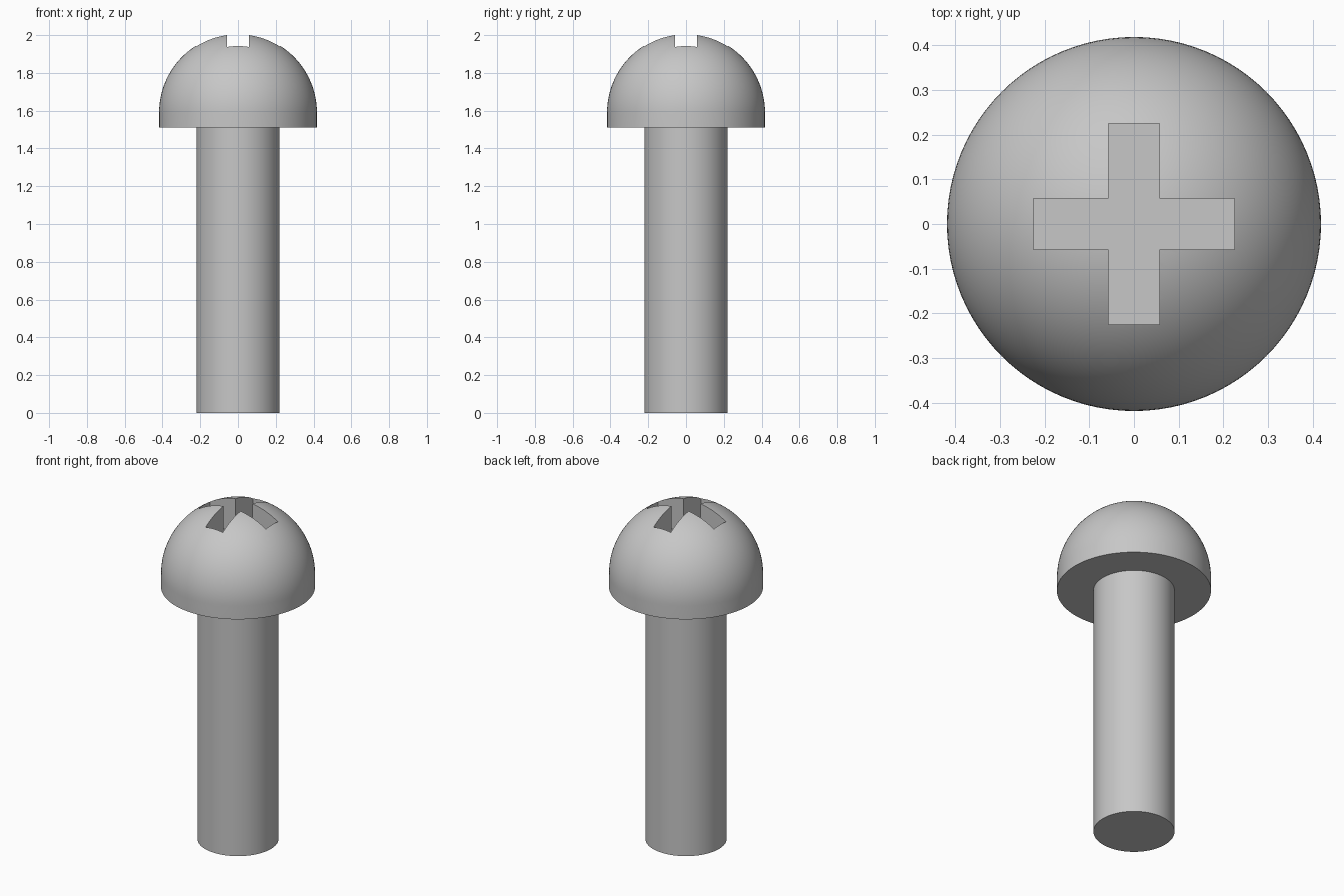
import bpy, bmesh, math

cube = bpy.data.objects.get("Cube")
if cube:
    bpy.data.objects.remove(cube, do_unlink=True)

STEPS = 96
HEAD_R, HEAD_BASE, DOME_Z = 0.418, 1.51, 1.59
SHAFT_R = 0.22
SLOT_HALF, SLOT_REACH, SLOT_FLOOR = 0.057, 0.225, 1.8

steel = bpy.data.materials.new("steel grey")
steel.use_nodes = True
colour = (0.57, 0.57, 0.57, 1)
steel.diffuse_color = colour
steel.node_tree.nodes["Principled BSDF"].inputs["Base Color"].default_value = colour


def add_object(name, bm):
    bmesh.ops.recalc_face_normals(bm, faces=bm.faces)
    mesh = bpy.data.meshes.new(name)
    bm.to_mesh(mesh)
    bm.free()
    mesh.materials.append(steel)
    obj = bpy.data.objects.new(name, mesh)
    bpy.context.collection.objects.link(obj)
    return obj


def lathe(name, profile):
    """Spin an (r, z) profile around the z axis."""
    bm = bmesh.new()
    verts = [bm.verts.new((r, 0, z)) for r, z in profile]
    edges = [bm.edges.new(pair) for pair in zip(verts, verts[1:])]
    bmesh.ops.spin(bm, geom=verts + edges, cent=(0, 0, 0), axis=(0, 0, 1),
                   angle=math.tau, steps=STEPS, use_duplicate=False)
    bmesh.ops.remove_doubles(bm, verts=bm.verts, dist=1e-5)
    return add_object(name, bm)


def select_only(obj):
    bpy.ops.object.select_all(action='DESELECT')
    obj.select_set(True)
    bpy.context.view_layer.objects.active = obj


# Shaft: plain cylinder
shaft = lathe("shaft", [(0, 0), (SHAFT_R, 0), (SHAFT_R, HEAD_BASE), (0, HEAD_BASE)])

# Head: short straight rim under a half-round dome
RINGS = 32
dome = [(HEAD_R * math.cos(a), DOME_Z + HEAD_R * math.sin(a))
        for a in (math.pi / 2 * i / RINGS for i in range(RINGS))]
head = lathe("head", [(0, HEAD_BASE), (HEAD_R, HEAD_BASE)] + dome
             + [(0, DOME_Z + HEAD_R)])

# Cross-shaped cutter: one corner of the outline repeated on four sides
bm = bmesh.new()
outline = []
x, y = SLOT_REACH, SLOT_HALF
for _ in range(4):
    for px, py in ((SLOT_REACH, -SLOT_HALF), (SLOT_REACH, SLOT_HALF),
                   (SLOT_HALF, SLOT_HALF)):
        q = len(outline) // 3 * math.pi / 2
        outline.append((px * math.cos(q) - py * math.sin(q),
                        px * math.sin(q) + py * math.cos(q), SLOT_FLOOR))
face = bm.faces.new([bm.verts.new(p) for p in outline])
ext = bmesh.ops.extrude_face_region(bm, geom=[face])
bmesh.ops.translate(bm, vec=(0, 0, 0.5),
                    verts=[v for v in ext["geom"] if isinstance(v, bmesh.types.BMVert)])
cutter = add_object("cross_slot_cutter", bm)
cutter.hide_render = True

# Sink the cross slot into the head
cut = head.modifiers.new("cross slot", 'BOOLEAN')
cut.operation = 'DIFFERENCE'
cut.solver = 'EXACT'
cut.object = cutter
select_only(head)
bpy.ops.object.modifier_apply(modifier=cut.name)
bpy.data.objects.remove(cutter, do_unlink=True)

for part in (shaft, head):
    select_only(part)
    bpy.ops.object.shade_smooth_by_angle(angle=math.radians(30))
